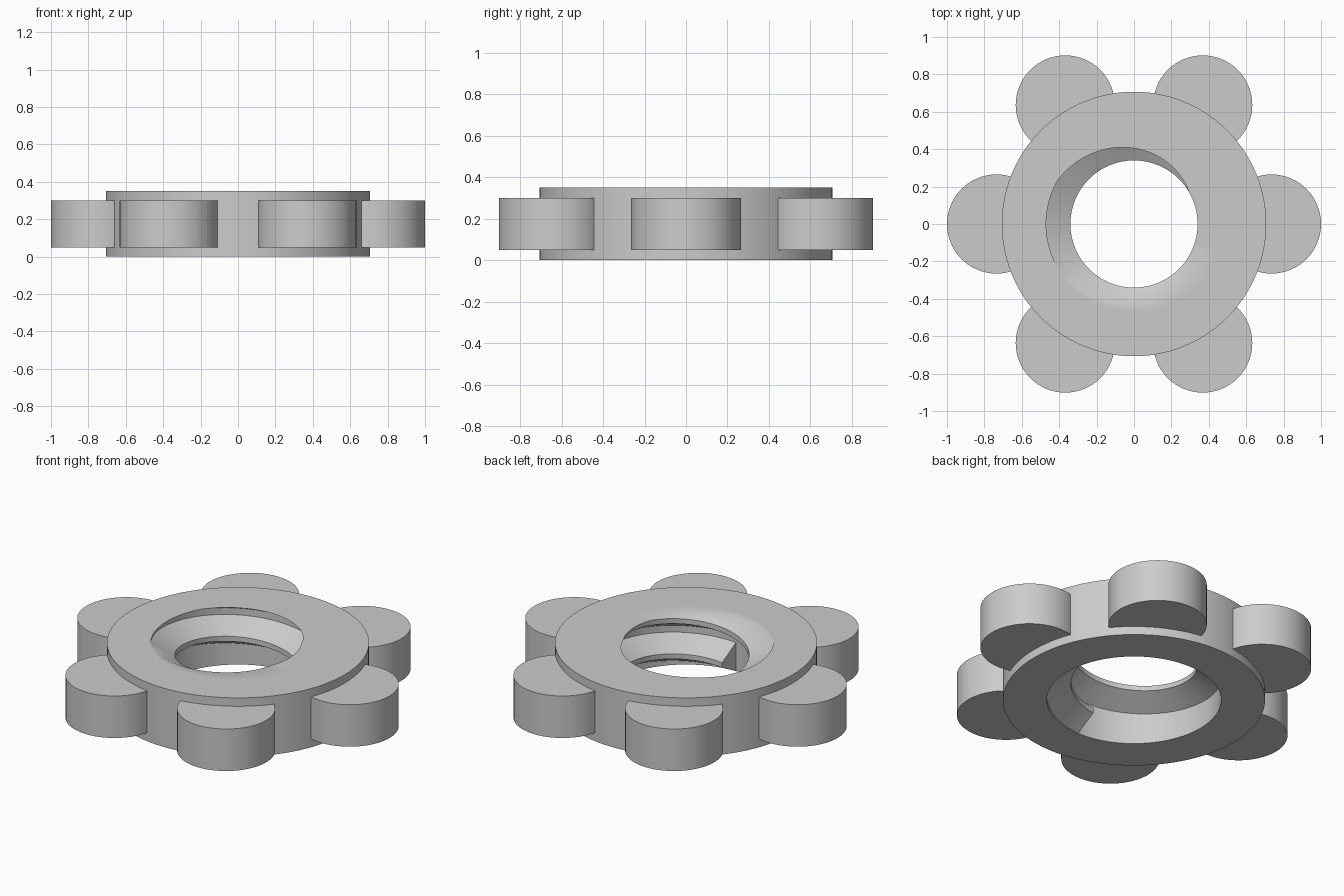
import bpy, bmesh, math
from mathutils import Vector

if "Cube" in bpy.data.objects:
    bpy.data.objects.remove(bpy.data.objects["Cube"])

H = 0.35                      # body height
R_OUT, R_BORE, R_CREST = 0.707, 0.47, 0.34
SEG = 96
PITCH = 0.21

grey = bpy.data.materials.new("plain grey")
grey.diffuse_color = (0.6, 0.6, 0.6, 1)
grey.use_nodes = True
grey.node_tree.nodes["Principled BSDF"].inputs["Base Color"].default_value = grey.diffuse_color


def finish(bm, name):
    bmesh.ops.recalc_face_normals(bm, faces=bm.faces)
    me = bpy.data.meshes.new(name)
    bm.to_mesh(me)
    bm.free()
    me.materials.append(grey)
    ob = bpy.data.objects.new(name, me)
    bpy.context.collection.objects.link(ob)
    bpy.ops.object.select_all(action='DESELECT')
    ob.select_set(True)
    bpy.context.view_layer.objects.active = ob
    bpy.ops.object.shade_smooth_by_angle(angle=math.radians(30))
    return ob


def sweep(bm, profiles, closed):
    """Skin a list of (angle, [(radius, z), ...]) rings."""
    rows = [[bm.verts.new((r * math.cos(a), r * math.sin(a), z)) for r, z in p]
            for a, p in profiles]
    pairs = list(zip(rows, rows[1:]))
    if closed:
        pairs.append((rows[-1], rows[0]))
    n = len(rows[0])
    for p, q in pairs:
        for i in range(n):
            j = (i + 1) % n
            bm.faces.new((p[i], p[j], q[j], q[i]))
    return rows


# Ring body
bm = bmesh.new()
section = [(R_BORE, 0), (R_OUT, 0), (R_OUT, H), (R_BORE, H)]
sweep(bm, [(math.tau * i / SEG, section) for i in range(SEG)], True)
finish(bm, "ring_body")

# Internal thread: trapezoid ridge climbing from a blunt end, cut flush at the top
bm = bmesh.new()
turns = []
for i in range(int(SEG * 1.7) + 1):
    z = PITCH * i / SEG
    turns.append((math.tau * (i / SEG - 0.25),
                  [(R_BORE, z), (R_CREST, z + 0.07),
                   (R_CREST, z + 0.10), (R_BORE, z + 0.17)]))
rows = sweep(bm, turns, False)
bm.faces.new(rows[0])
bm.faces.new(rows[-1])
cut = bmesh.ops.bisect_plane(bm, geom=bm.verts[:] + bm.edges[:] + bm.faces[:],
                             plane_co=Vector((0, 0, H)), plane_no=Vector((0, 0, 1)),
                             clear_outer=True)
rim = [e for e in bm.edges if e.is_boundary]
cap = bmesh.ops.edgenet_fill(bm, edges=rim)["faces"]
bmesh.ops.triangulate(bm, faces=cap)
finish(bm, "thread_ridge")

# Six round grip lobes
for k in range(6):
    a = math.tau * k / 6
    bm = bmesh.new()
    bmesh.ops.create_cone(bm, cap_ends=True, segments=64, radius1=0.265,
                          radius2=0.265, depth=0.25)
    bmesh.ops.translate(bm, verts=bm.verts,
                        vec=(0.735 * math.cos(a), 0.735 * math.sin(a), 0.175))
    finish(bm, f"grip_lobe_{k + 1}")
